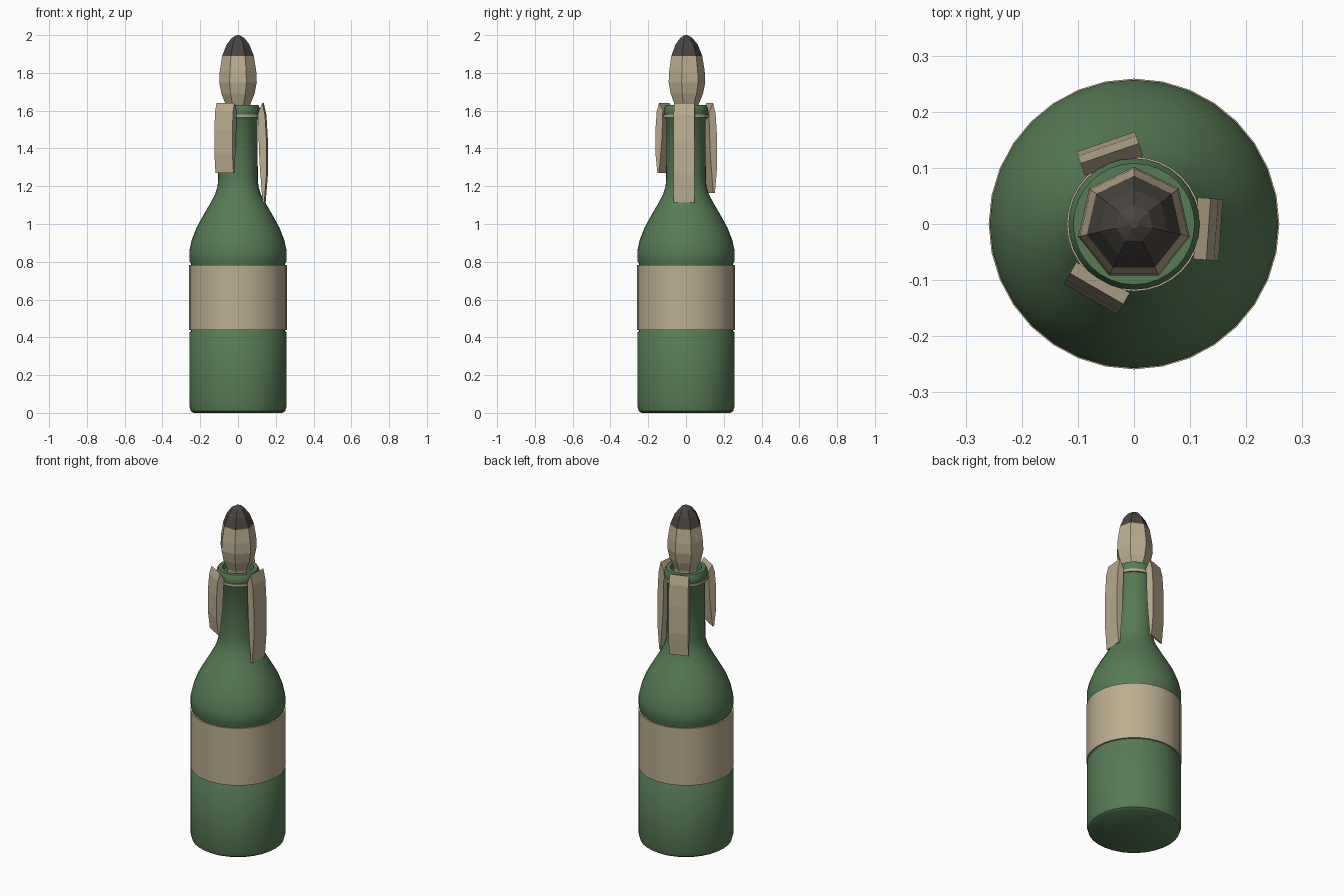
import bpy, bmesh
from math import cos, sin, pi, radians
from mathutils import Matrix

old = bpy.data.objects.get("Cube")
if old:
    bpy.data.objects.remove(old, do_unlink=True)


def material(name, color):
    m = bpy.data.materials.new(name)
    m.use_nodes = True
    m.diffuse_color = (*color, 1)
    m.node_tree.nodes["Principled BSDF"].inputs["Base Color"].default_value = (*color, 1)
    return m


GREEN = material("green_glass", (0.095, 0.20, 0.09))
CLOTH = material("beige_cloth", (0.50, 0.42, 0.28))
CHAR = material("charred_tip", (0.07, 0.06, 0.052))


def finish(name, bm, mats, smooth=None):
    bmesh.ops.recalc_face_normals(bm, faces=bm.faces)
    mesh = bpy.data.meshes.new(name)
    bm.to_mesh(mesh)
    bm.free()
    obj = bpy.data.objects.new(name, mesh)
    bpy.context.collection.objects.link(obj)
    for m in mats:
        mesh.materials.append(m)
    if smooth:
        bpy.ops.object.select_all(action="DESELECT")
        obj.select_set(True)
        bpy.context.view_layer.objects.active = obj
        bpy.ops.object.shade_smooth_by_angle(angle=radians(smooth))
    return obj


def lathe(profile, sides, closed=False, start=0.0):
    """Revolve (radius, height) points around z; cap the ends unless closed."""
    bm = bmesh.new()
    rings = [[bm.verts.new((r * cos(start + 2 * pi * i / sides),
                            r * sin(start + 2 * pi * i / sides), z))
              for i in range(sides)] for r, z in profile]
    pairs = list(zip(rings, rings[1:]))
    if closed:
        pairs.append((rings[-1], rings[0]))
    else:
        bm.faces.new(rings[0])
        bm.faces.new(rings[-1])
    for a, b in pairs:
        for i in range(sides):
            j = (i + 1) % sides
            bm.faces.new((a[i], a[j], b[j], b[i]))
    return bm


# Glass bottle: base, grooves around the label, shoulder, neck and lip
bottle = [(0.235, 0), (0.25, 0.01), (0.257, 0.035), (0.257, 0.425), (0.25, 0.435),
          (0.25, 0.79), (0.257, 0.805), (0.257, 0.86), (0.245, 0.915), (0.22, 0.98),
          (0.19, 1.035), (0.152, 1.10), (0.122, 1.155), (0.108, 1.20), (0.105, 1.24),
          (0.103, 1.55), (0.11, 1.56), (0.117, 1.585), (0.117, 1.61),
          (0.108, 1.63), (0.085, 1.63), (0.08, 1.60)]
finish("bottle", lathe(bottle, 32), [GREEN], 40)

# Paper label wrapped around the body
label = [(0.248, 0.44), (0.259, 0.44), (0.259, 0.782), (0.248, 0.782)]
finish("label", lathe(label, 32, closed=True), [CLOTH], 40)

# Thin band below the lip
band = [(0.10, 1.565), (0.12, 1.565), (0.12, 1.58), (0.10, 1.58)]
finish("neck_band", lathe(band, 32, closed=True), [CLOTH], 40)

# Seven-sided rag stopper with a charred tip
rag = [(0.065, 1.59), (0.066, 1.63), (0.09, 1.69), (0.102, 1.75), (0.099, 1.81),
       (0.086, 1.89), (0.062, 1.95), (0.034, 1.985), (0.008, 2.0)]
bm = lathe(rag, 7, start=pi / 2)
for f in bm.faces:
    f.material_index = int(f.calc_center_median().z > 1.89)
finish("rag_stopper", bm, [CLOTH, CHAR])


def strip(name, angle, bottom):
    """Hanging crescent of cloth: (radius, fraction of the drop) section."""
    section = [(0.133, 0), (0.147, 0.12), (0.155, 0.38), (0.155, 0.72), (0.143, 1),
               (0.134, 1), (0.118, 0.6), (0.112, 0.3), (0.11, 0.10)]
    top, half = 1.64, 0.055
    bm = bmesh.new()
    ends = [[bm.verts.new((r, side, top - t * (top - bottom))) for r, t in section]
            for side in (-half, half)]
    for end in ends:
        bm.faces.new(end)
    for i in range(len(section)):
        j = (i + 1) % len(section)
        bm.faces.new((ends[0][i], ends[0][j], ends[1][j], ends[1][i]))
    bm.transform(Matrix.Rotation(radians(angle), 4, "Z"))
    finish(name, bm, [CLOTH])


# Three loose cloth strips hanging around the neck
strip("left_strip", -4, 1.115)
strip("back_strip", 109, 1.165)
strip("front_right_strip", 240, 1.27)
